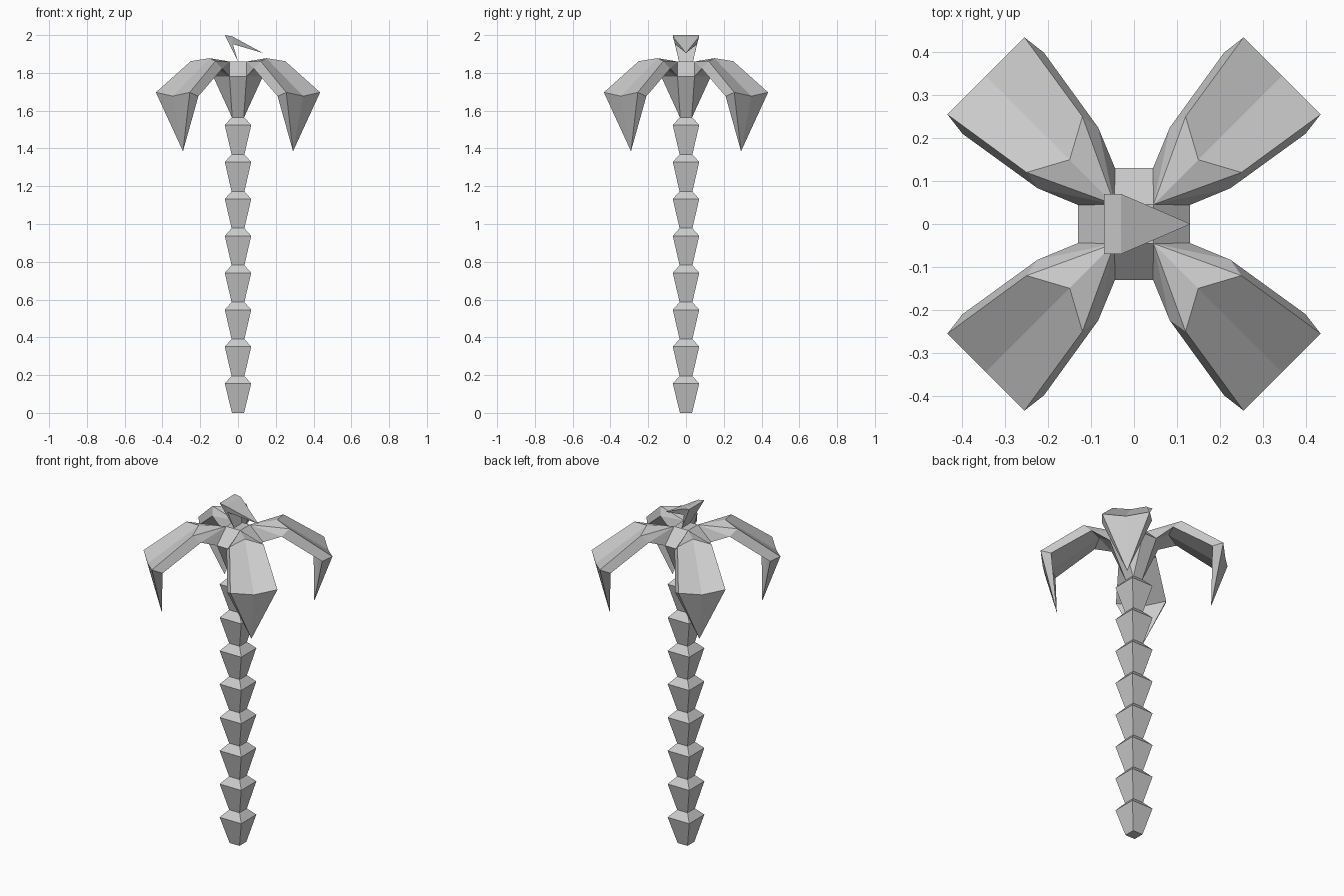
import bpy, bmesh, math
from mathutils import Matrix

if "Cube" in bpy.data.objects:
    bpy.data.objects.remove(bpy.data.objects["Cube"])


def make(name, verts, faces):
    me = bpy.data.meshes.new(name)
    me.from_pydata(verts, [], faces)
    bm = bmesh.new()
    bm.from_mesh(me)
    bmesh.ops.recalc_face_normals(bm, faces=bm.faces)
    bm.to_mesh(me)
    bm.free()
    ob = bpy.data.objects.new(name, me)
    bpy.context.collection.objects.link(ob)
    return ob


def square(h, z):
    return [(h, h, z), (-h, h, z), (-h, -h, z), (h, -h, z)]


# trunk: stacked flared square segments in one loft
STEP = 0.1955
verts = square(0.032, 0)
for i in range(8):
    verts += square(0.07, i * STEP + 0.155) + square(0.034, (i + 1) * STEP)
faces = [(0, 1, 2, 3), (64, 65, 66, 67)]
for r in range(16):
    for k in range(4):
        n = (k + 1) % 4
        faces.append((r * 4 + k, r * 4 + n, r * 4 + 4 + n, r * 4 + 4 + k))
make("trunk", verts, faces)

# crown: square base, eight-sided shoulder, square top
zs, a, b = 1.78, 0.131, 0.045
shoulder = [(a, b, zs), (b, a, zs), (-b, a, zs), (-a, b, zs),
            (-a, -b, zs), (-b, -a, zs), (b, -a, zs), (a, -b, zs)]
verts = square(0.03, 1.56) + shoulder + square(b, 1.86)
faces = [(0, 1, 2, 3), (12, 13, 14, 15)]
for k in range(4):
    n = (k + 1) % 4
    c0, c1, c2 = 4 + 2 * k, 5 + 2 * k, 4 + 2 * n
    faces += [(k, c0, c1), (12 + k, c0, c1),
              (k, n, c2, c1), (12 + k, 12 + n, c2, c1)]
make("crown", verts, faces)

# drooping frond along +x, given as (distance out, sideways, height)
frond = [
    (0.064, 0, 1.86), (0.124, 0.061, 1.78), (0.124, -0.061, 1.78),      # root
    (0.262, 0.092, 1.862), (0.212, 0, 1.878), (0.262, -0.092, 1.862),   # shoulder top
    (0.218, 0.10, 1.823), (0.185, 0, 1.833), (0.218, -0.10, 1.823),     # shoulder underside
    (0.488, 0.127, 1.697), (0.488, 0, 1.677), (0.488, -0.127, 1.697),   # bend top
    (0.431, 0.134, 1.676), (0.440, 0, 1.655), (0.431, -0.134, 1.676),   # bend underside
    (0.412, 0, 1.385)]                                                  # tip
frond_faces = [
    (0, 3, 4), (0, 4, 5), (0, 6, 3), (0, 5, 8), (0, 1, 6), (0, 8, 2), (0, 2, 1),
    (1, 7, 6), (1, 2, 7), (2, 8, 7),
    (3, 9, 10, 4), (4, 10, 11, 5), (6, 7, 13, 12), (7, 8, 14, 13),
    (3, 6, 12, 9), (5, 11, 14, 8),
    (9, 15, 10), (10, 15, 11), (12, 13, 15), (13, 14, 15),
    (9, 12, 15), (11, 15, 14)]
for i in range(4):
    ob = make(f"frond_{i + 1}", frond, frond_faces)
    ob.data.transform(Matrix.Rotation(math.radians(45 + 90 * i), 4, 'Z'))

# young folded leaf on top
verts = []
for x, w, z in [(0.0, 0.037, 1.86), (-0.07, 0.07, 2.0),
                (-0.03, 0.07, 1.993), (-0.027, 0.058, 1.952)]:
    verts += [(x, w, z), (x, -w, z)]
verts.append((0.132, 0, 1.905))
faces = [(0, 1, 3, 2), (2, 3, 5, 4), (4, 5, 8), (6, 7, 8), (0, 1, 7, 6),
         (0, 2, 6), (1, 3, 7), (2, 4, 6), (3, 5, 7), (4, 8, 6), (5, 8, 7)]
make("young_leaf", verts, faces)
